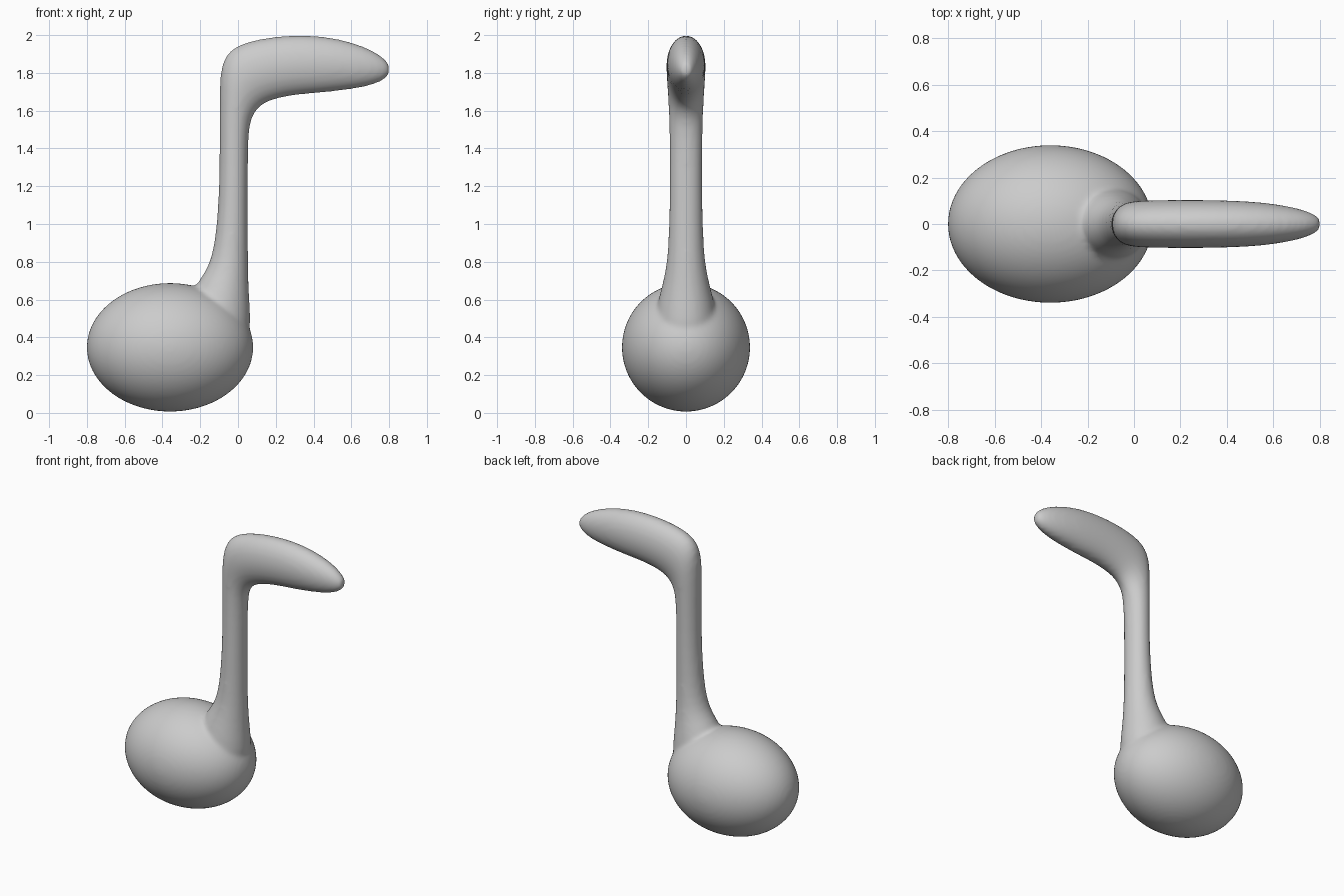
import bpy, bmesh
from math import sin, cos, pi
from mathutils import Matrix, Vector

if "Cube" in bpy.data.objects:
    bpy.data.objects.remove(bpy.data.objects["Cube"])

bm = bmesh.new()

# Round note head
bmesh.ops.create_uvsphere(
    bm, u_segments=48, v_segments=24, radius=1,
    matrix=Matrix.Translation((-0.36, 0, 0.347)) @ Matrix.Diagonal((0.443, 0.341, 0.341, 1)))

# Stem and flag sections: outer (x, z), inner (x, z), half width in y
SECTIONS = [
    (-0.30, 0.45, 0.06, 0.36, 0.17),
    (-0.26, 0.62, 0.07, 0.48, 0.16),
    (-0.20, 0.71, 0.06, 0.61, 0.13),
    (-0.155, 0.78, 0.055, 0.73, 0.108),
    (-0.13, 0.87, 0.053, 0.85, 0.096),
    (-0.112, 1.00, 0.052, 1.00, 0.090),
    (-0.10, 1.20, 0.052, 1.20, 0.087),
    (-0.098, 1.42, 0.053, 1.40, 0.087),
    (-0.10, 1.72, 0.06, 1.52, 0.092),
    (-0.09, 1.85, 0.08, 1.58, 0.098),
    (-0.045, 1.925, 0.12, 1.632, 0.102),
    (0.04, 1.965, 0.20, 1.664, 0.104),
    (0.18, 1.994, 0.31, 1.684, 0.105),
    (0.34, 2.003, 0.43, 1.692, 0.103),
    (0.48, 1.992, 0.54, 1.705, 0.098),
    (0.61, 1.962, 0.64, 1.718, 0.085),
    (0.715, 1.92, 0.725, 1.739, 0.065),
    (0.775, 1.878, 0.778, 1.765, 0.043),
    (0.804, 1.845, 0.804, 1.79, 0.024),
]
SIDES = 24
rings = []
for ox, oz, ix, iz, hw in SECTIONS:
    mid = Vector(((ox + ix) / 2, 0, (oz + iz) / 2))
    arm = Vector(((ox - ix) / 2, 0, (oz - iz) / 2))
    rings.append([bm.verts.new(mid + arm * cos(a) + Vector((0, hw * sin(a), 0)))
                  for a in (2 * pi * k / SIDES for k in range(SIDES))])
for a, b in zip(rings, rings[1:]):
    for k in range(SIDES):
        n = (k + 1) % SIDES
        bm.faces.new((a[k], a[n], b[n], b[k]))
bm.faces.new(rings[0])
bm.faces.new(rings[-1])
bmesh.ops.recalc_face_normals(bm, faces=bm.faces)

mesh = bpy.data.meshes.new("musical_note")
bm.to_mesh(mesh)
bm.free()
note = bpy.data.objects.new("musical_note", mesh)
bpy.context.collection.objects.link(note)

# Fuse head, stem and flag into one soft surface
sub = note.modifiers.new("round", 'SUBSURF')
sub.levels = sub.render_levels = 1
fuse = note.modifiers.new("fuse", 'REMESH')
fuse.mode = 'VOXEL'
fuse.voxel_size = 0.013
fuse.use_smooth_shade = True
soft = note.modifiers.new("soften", 'SMOOTH')
soft.factor = 0.5
soft.iterations = 10
